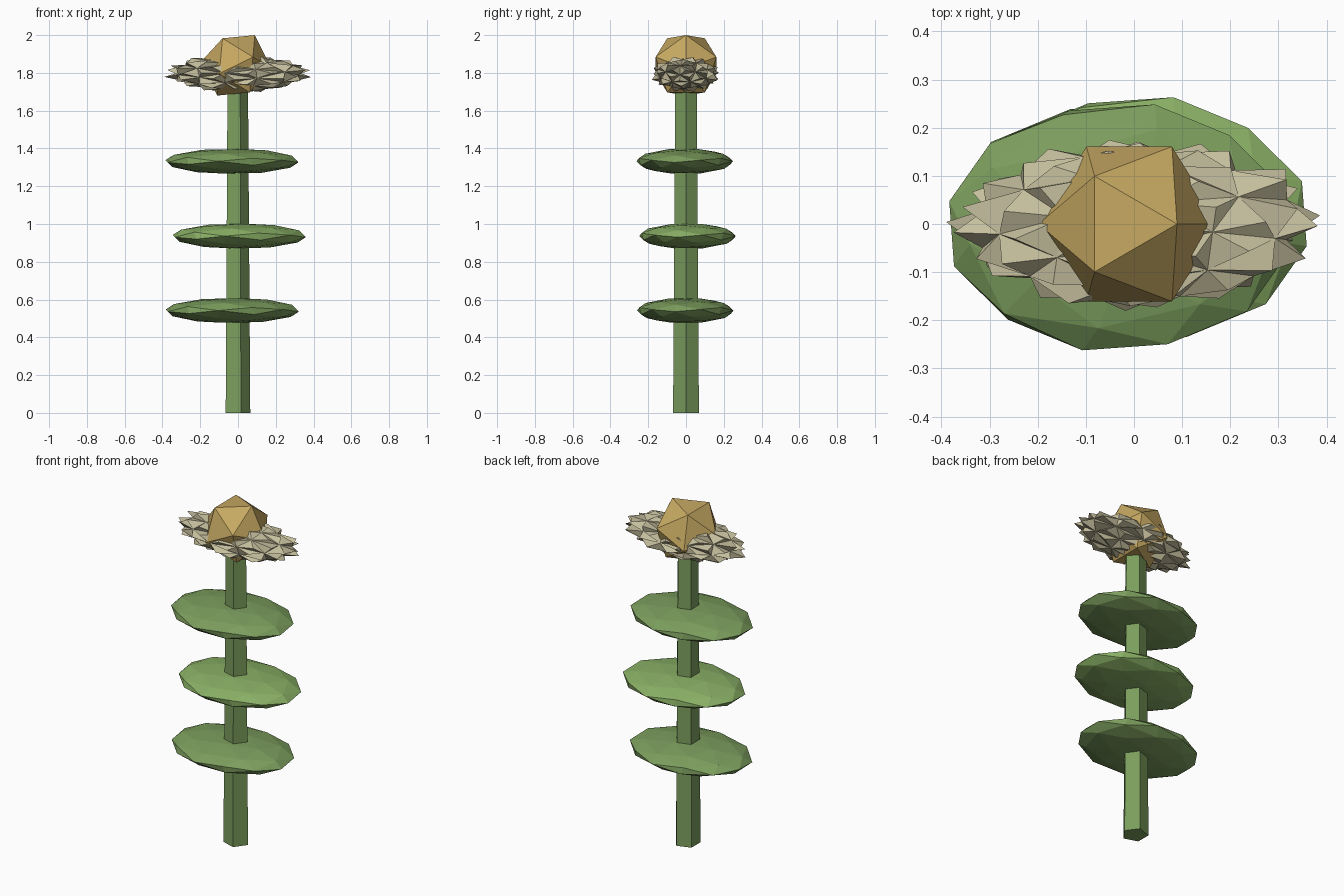
import bpy, bmesh, math, random
from mathutils import Matrix, Vector

if "Cube" in bpy.data.objects:
    bpy.data.objects.remove(bpy.data.objects["Cube"])

random.seed(4)


def material(name, rgb):
    m = bpy.data.materials.new(name)
    m.diffuse_color = (*rgb, 1)
    m.use_nodes = True
    m.node_tree.nodes["Principled BSDF"].inputs["Base Color"].default_value = m.diffuse_color
    return m


def add_object(name, bm, mat):
    bmesh.ops.recalc_face_normals(bm, faces=bm.faces)
    me = bpy.data.meshes.new(name)
    bm.to_mesh(me)
    bm.free()
    me.materials.append(mat)
    ob = bpy.data.objects.new(name, me)
    bpy.context.collection.objects.link(ob)
    return ob


def ico(level, turn=0):
    # icosphere lying with an edge on top, running along x
    bm = bmesh.new()
    rot = Matrix.Rotation(math.radians(turn), 4, 'Z') @ Matrix.Rotation(math.radians(31.717), 4, 'Y')
    bmesh.ops.create_icosphere(bm, subdivisions=level, radius=1, matrix=rot)
    return bm


def place(bm, centre, size):
    for v in bm.verts:
        v.co = Vector(c + s * p for c, s, p in zip(centre, size, v.co))


green = material("stem_green", (0.20, 0.34, 0.11))
leaf_green = material("leaf_green", (0.20, 0.34, 0.11))
light_green = material("light_leaf_green", (0.25, 0.43, 0.13))
cream = material("petal_cream", (0.56, 0.52, 0.34))
gold = material("centre_gold", (0.56, 0.39, 0.12))

# Five-sided tapering stem, one corner towards +x
bm = bmesh.new()
bmesh.ops.create_cone(bm, cap_ends=True, segments=5, radius1=0.072, radius2=0.06, depth=1.74,
                      matrix=Matrix.Translation((-0.007, 0, 0.87)) @ Matrix.Rotation(math.radians(-90), 4, 'Z'))
add_object("stem", bm, green)

# Three flat leaf discs, alternately shifted sideways
for i, (x, y, z) in enumerate([(-0.03, -0.004, 0.542), (0.007, 0.008, 0.936), (-0.032, -0.007, 1.332)]):
    bm = ico(2, -12)
    place(bm, (x, y, z), (0.361, 0.261, 0.068))
    add_object(f"leaf_{i + 1}", bm, light_green if i == 1 else leaf_green)

# Spiky petal ring: every face of a flattened ball is drawn out to a point
bm = ico(2, -12)
for v in bm.verts:
    v.co *= random.uniform(0.86, 0.94)
tips = bmesh.ops.poke(bm, faces=bm.faces[:])["verts"]
for v in tips:
    v.co = v.co.normalized() * random.uniform(1.0, 1.1)
place(bm, (0, 0, 1.797), (0.36, 0.173, 0.098))
add_object("petals", bm, cream)

# Golden flower centre
bm = ico(1)
place(bm, (-0.01, 0, 1.84), (0.189, 0.189, 0.188))
add_object("flower_centre", bm, gold)
